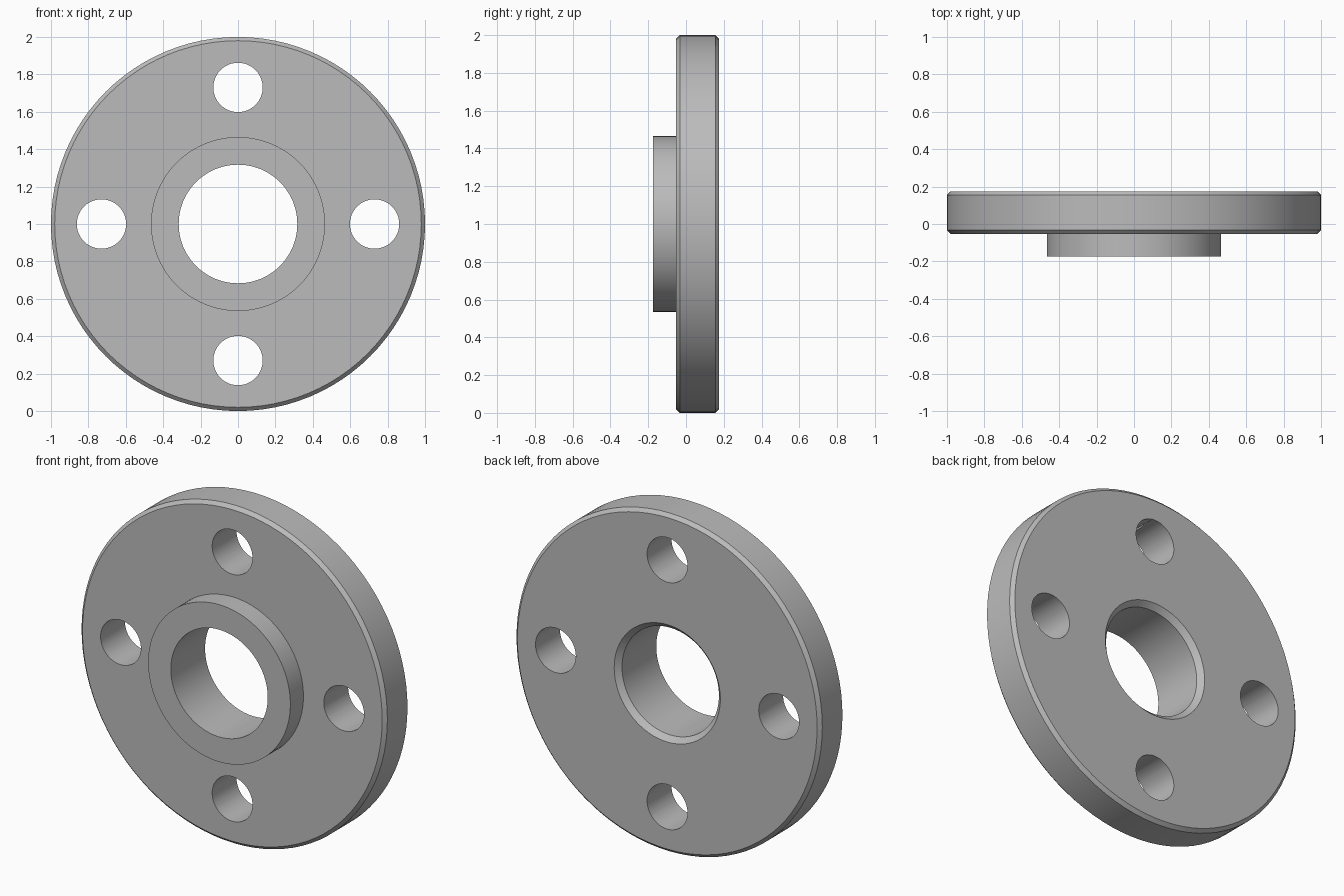
import bpy
import math

if "Cube" in bpy.data.objects:
    bpy.data.objects.remove(bpy.data.objects["Cube"], do_unlink=True)

CENTRE_Z = 1.0
SEGMENTS = 96

steel = bpy.data.materials.new("plain_grey")
steel.use_nodes = True
GREY = (0.5, 0.5, 0.5, 1)
steel.diffuse_color = GREY
steel.node_tree.nodes["Principled BSDF"].inputs["Base Color"].default_value = GREY


def lathe(name, profile):
    """Turn a closed (radius, y) profile around the y axis."""
    n = len(profile)
    verts, faces = [], []
    for i in range(SEGMENTS):
        a = 2 * math.pi * i / SEGMENTS
        verts += [(r * math.cos(a), y, r * math.sin(a)) for r, y in profile]
        j = (i + 1) % SEGMENTS
        for k in range(n):
            m = (k + 1) % n
            faces.append((i * n + k, i * n + m, j * n + m, j * n + k))
    mesh = bpy.data.meshes.new(name)
    mesh.from_pydata(verts, [], faces)
    obj = bpy.data.objects.new(name, mesh)
    bpy.context.collection.objects.link(obj)
    obj.location.z = CENTRE_Z
    mesh.materials.append(steel)
    # Consistent outward normals
    bpy.context.view_layer.objects.active = obj
    obj.select_set(True)
    bpy.ops.object.mode_set(mode="EDIT")
    bpy.ops.mesh.select_all(action="SELECT")
    bpy.ops.mesh.normals_make_consistent(inside=False)
    bpy.ops.object.mode_set(mode="OBJECT")
    return obj


# Disc with chamfered rim, raised front hub and bore countersunk at the back
front, face, back = -0.175, -0.053, 0.175
bore, hub, rim, chamfer = 0.317, 0.465, 1.0, 0.02
flange = lathe("flange", [
    (bore, front), (hub, front), (hub, face),
    (rim - chamfer, face), (rim, face + chamfer),
    (rim, back - chamfer), (rim - chamfer, back),
    (bore + 0.03, back), (bore, back - 0.03),
])

# Four bolt holes on a circle
for i in range(4):
    a = i * math.pi / 2
    bpy.ops.mesh.primitive_cylinder_add(
        vertices=48, radius=0.132, depth=1, rotation=(math.pi / 2, 0, 0),
        location=(0.73 * math.cos(a), 0, CENTRE_Z + 0.73 * math.sin(a)))
    cutter = bpy.context.object
    cutter.name = "bolt_hole_cutter"
    cutter.data.materials.append(steel)
    cutter.hide_render = True
    cut = flange.modifiers.new("bolt_hole", "BOOLEAN")
    cut.operation = "DIFFERENCE"
    cut.solver = "EXACT"
    cut.object = cutter
    bpy.context.view_layer.objects.active = flange
    bpy.ops.object.modifier_apply(modifier=cut.name)
    bpy.data.objects.remove(cutter, do_unlink=True)

# Smooth curved walls, crisp edges
bpy.ops.object.select_all(action="DESELECT")
flange.select_set(True)
bpy.context.view_layer.objects.active = flange
bpy.ops.object.shade_smooth_by_angle(angle=math.radians(25))
